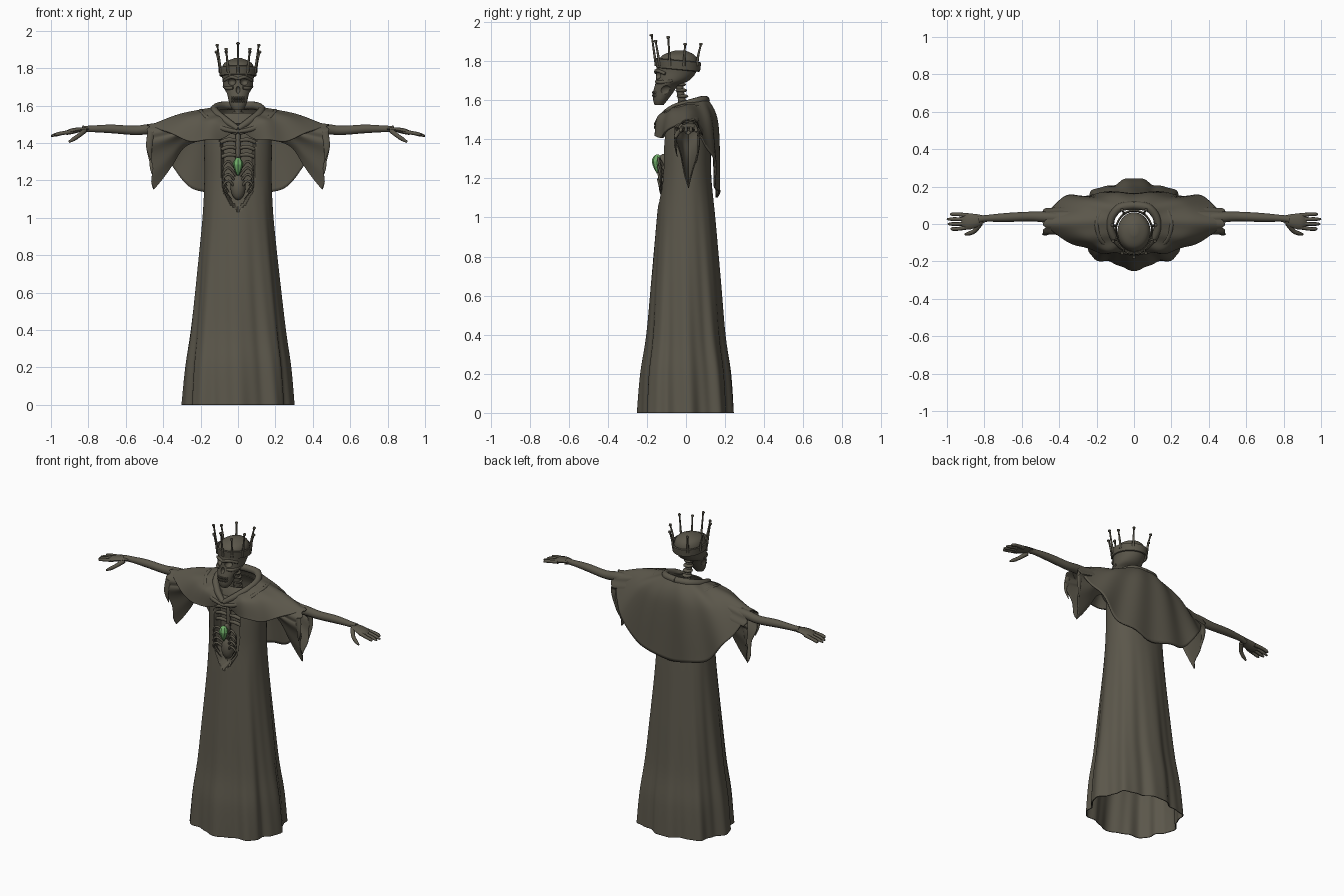
import bpy, bmesh, math
from math import sin, cos, pi
from mathutils import Vector

cube = bpy.data.objects.get("Cube")
if cube:
    bpy.data.objects.remove(cube)


def material(name, rgb):
    m = bpy.data.materials.new(name)
    m.use_nodes = True
    m.diffuse_color = (*rgb, 1)
    m.node_tree.nodes["Principled BSDF"].inputs["Base Color"].default_value = (*rgb, 1)
    return m


STONE = material("dark olive stone", (0.105, 0.095, 0.07))
GREEN = material("green gem", (0.16, 0.42, 0.14))


def spline(pts, n, closed=False):
    """Catmull-Rom samples through points of any dimension."""
    k, out = len(pts), []
    at = (lambda i: pts[i % k]) if closed else (lambda i: pts[min(max(i, 0), k - 1)])
    for s in range(n):
        u = s * k / n if closed else s * (k - 1) / (n - 1)
        i = int(u) if closed else min(int(u), k - 2)
        t = u - i
        out.append([b + t / 2 * (c - a + t * (2 * a - 5 * b + 4 * c - d + t * (3 * (b - c) + d - a)))
                    for a, b, c, d in zip(at(i - 1), at(i), at(i + 1), at(i + 2))])
    return out


def finish(ob, mat=STONE, mirror=False, thick=0, angle=50):
    ob.data.materials.append(mat)
    ob.data.shade_smooth()
    ob.data.set_sharp_from_angle(angle=math.radians(angle))
    if thick:
        ob.modifiers.new("thickness", 'SOLIDIFY').thickness = thick
    if mirror:
        ob.modifiers.new("mirror", 'MIRROR')
    return ob


def new_object(name, bm, **kw):
    bmesh.ops.recalc_face_normals(bm, faces=bm.faces)
    me = bpy.data.meshes.new(name)
    bm.to_mesh(me)
    bm.free()
    ob = bpy.data.objects.new(name, me)
    bpy.context.collection.objects.link(ob)
    return finish(ob, **kw)


def loft(name, rings, caps=True, **kw):
    bm = bmesh.new()
    rows = [[bm.verts.new(p) for p in r] for r in rings]
    n = len(rows[0])
    for a, b in zip(rows, rows[1:]):
        for i in range(n):
            j = (i + 1) % n
            bm.faces.new((a[i], a[j], b[j], b[i]))
    if caps:
        bm.faces.new(rows[0])
        bm.faces.new(rows[-1])
    return new_object(name, bm, **kw)


def tube(name, pts, seg=10, steps=16, flat=1, **kw):
    """Tapered tube through (x, y, z, radius) points."""
    path = spline(pts, steps)
    rings = []
    for i, p in enumerate(path):
        t = Vector(path[min(i + 1, steps - 1)][:3]) - Vector(path[max(i - 1, 0)][:3])
        t.normalize()
        side = t.cross((0, 0, 1) if abs(t.z) < 0.9 else (0, 1, 0)).normalized()
        up = side.cross(t)
        rings.append([Vector(p[:3]) + p[3] * (side * cos(a) + up * sin(a) * flat)
                      for a in (2 * pi * k / seg for k in range(seg))])
    return loft(name, rings, **kw)


def ball(name, centre, size, **kw):
    bm = bmesh.new()
    bmesh.ops.create_uvsphere(bm, u_segments=20, v_segments=12, radius=1)
    for v in bm.verts:
        v.co = Vector([c + a * s for c, a, s in zip(centre, v.co, size)])
    return new_object(name, bm, **kw)


# Robe: flared, folded shell with a sunken opening on the chest
profile = [(0, .285, .235), (.2, .27, .222), (.4, .245, .195), (.7, .215, .172), (1, .188, .148),
           (1.2, .18, .13), (1.4, .18, .125), (1.5, .165, .115), (1.56, .11, .09)]
opening = [(1.04, .0), (1.08, .045), (1.15, .08), (1.25, .092), (1.35, .09), (1.5, .11)]


def lookup(table, z):
    for a, b in zip(table, table[1:]):
        if a[0] <= z <= b[0]:
            return a[1] + (b[1] - a[1]) * (z - a[0]) / (b[0] - a[0])
    return 0


robe = []
for z, rx, ry in spline(profile, 150):
    ring = []
    fade = max(0, 1 - z / 1.2)
    for k in range(192):
        a = 2 * pi * k / 192
        fold = 1 + fade * (.055 * cos(8 * a) + .015 * cos(19 * a + 3 * z))
        sx, sy = sin(a), -cos(a)
        x = rx * fold * math.copysign(abs(sx) ** .9, sx)
        y = ry * fold * math.copysign(abs(sy) ** .9, sy)
        w = lookup(opening, z)
        if y < 0 and w > 0:
            y += .055 * min(1, max(0, (w - abs(x)) / .012))
        ring.append((x, y, max(z, 0)))
    robe.append(ring)
loft("robe", robe, caps=False, thick=.006)

# Shoulder cape: three half outlines from front to back, mirrored into rings
neck = [(0, -.10, 1.50), (.06, -.10, 1.54), (.10, -.06, 1.57), (.12, 0, 1.59),
        (.11, .06, 1.60), (.07, .10, 1.61), (0, .11, 1.61)]
shoulder = [(0, -.15, 1.48), (.13, -.145, 1.51), (.24, -.09, 1.53), (.31, 0, 1.555),
            (.28, .10, 1.51), (.16, .15, 1.48), (0, .165, 1.48)]
hem = [(0, -.145, 1.455), (.15, -.155, 1.41), (.32, -.11, 1.43), (.47, 0, 1.495),
       (.40, .13, 1.34), (.24, .16, 1.16), (0, .17, 1.11)]
outlines = [spline(h + [(-x, y, z) for x, y, z in h[-2:0:-1]], 120, True) for h in (neck, shoulder, hem)]
columns = [spline(c, 24) for c in zip(*outlines)]
cape = []
for r in range(24):
    ring = []
    for k, col in enumerate(columns):
        x, y, z = col[r]
        wave = (r / 23) * cos(2 * pi * k * 11 / 120)
        ring.append((x, y * (1 + .05 * wave), z + .008 * wave))
    cape.append(ring)
loft("cape", cape, caps=False, thick=.01)

# Rolled cowl around the neck
tube("cowl", [(0, .10, 1.60, .022), (.08, .085, 1.60, .022), (.125, .02, 1.585, .02), (.115, -.06, 1.56, .02),
              (.06, -.12, 1.515, .02), (0, -.15, 1.475, .015)], steps=24, mirror=True)
tube("cowl_fold", [(.17, .08, 1.55, .018), (.2, 0, 1.57, .012), (.17, -.09, 1.535, .014),
                   (.09, -.14, 1.48, .014), (0, -.155, 1.46, .01)], steps=20, mirror=True)

# Bell sleeves hanging to a torn point
sleeve = []
for x, top, low, half in spline([(.17, 1.54, 1.42, .06), (.28, 1.545, 1.38, .07), (.36, 1.525, 1.28, .072),
                                 (.42, 1.51, 1.21, .07), (.48, 1.50, 1.15, .068)], 22):
    ring = []
    mid = top - .08
    for k in range(64):
        a = 2 * pi * k / 64
        s, c = sin(a), cos(a)
        drop = 1 - abs(c) ** 1.15
        z = mid + (top - mid) * s if s > 0 else mid - (mid - low) * drop
        fray = (.03 * drop if s < 0 else 0) + .008 * cos(9 * a)
        ring.append((x - fray * max(0, (x - .3) / .18), .012 + half * c * (1 + .08 * cos(7 * a)), z))
    sleeve.append(ring)
loft("sleeve", sleeve, caps=False, thick=.006, mirror=True)
for y, low in ((-.05, 1.31), (.06, 1.28)):
    tube("torn_strip", [(.465, y, 1.46, .018), (.475, y * 1.1, 1.38, .016), (.465, y * .9, low, .003)],
         seg=8, flat=.4, mirror=True)

# Arms, palms and fingers
tube("arm", [(.2, .02, 1.48, .04), (.45, .035, 1.475, .03), (.55, .04, 1.467, .026), (.68, .035, 1.475, .024),
             (.79, .03, 1.475, .018), (.83, .025, 1.473, .02)], steps=24, mirror=True)
tube("palm", [(.80, .028, 1.475, .018), (.84, .02, 1.472, .034), (.89, .012, 1.462, .043), (.92, .01, 1.452, .03)],
     flat=.36, mirror=True)
for i, reach in enumerate((.975, .995, 1.0, .98)):
    y = -.026 + i * .026
    tube("finger", [(.885, y * .8 + .004, 1.46, .012), (.94, y, 1.452, .010), (.97, y, 1.445, .010),
                    (reach, y, 1.437, .005)], seg=8, mirror=True)
tube("thumb", [(.82, .005, 1.465, .014), (.85, -.035, 1.44, .012), (.88, -.05, 1.42, .011),
               (.905, -.055, 1.405, .005)], seg=8, mirror=True)

# Skull: stacked sections with eyes, nose, cheeks and mouth carved out
skull_rings = []
for z, half, front, back in spline([(1.575, .026, -.16, -.115), (1.60, .042, -.168, -.095), (1.64, .054, -.168, -.065),
                                    (1.675, .066, -.16, -.04), (1.70, .078, -.155, .015), (1.74, .083, -.152, .05),
                                    (1.79, .088, -.145, .062), (1.83, .07, -.12, .045), (1.853, .02, -.06, .0)], 36):
    mid, depth = (front + back) / 2, (back - front) / 2
    skull_rings.append([(half * cos(a), mid + depth * sin(a), z) for a in (2 * pi * k / 48 for k in range(48))])
skull = loft("skull", skull_rings)
cutters = [ball("cutter", (0, -.165, 1.685), (.012, .025, .02)), ball("cutter", (0, -.17, 1.632), (.034, .02, .004))]
for s in (-1, 1):
    cutters.append(ball("cutter", (s * .034, -.15, 1.727), (.023, .034, .02)))
    cutters.append(ball("cutter", (s * .068, -.10, 1.645), (.022, .035, .03)))
bpy.context.view_layer.objects.active = skull
for c in cutters:
    cut = skull.modifiers.new("carve", 'BOOLEAN')
    cut.operation, cut.object, cut.solver = 'DIFFERENCE', c, 'EXACT'
    bpy.ops.object.modifier_apply(modifier=cut.name)
    bpy.data.objects.remove(c)
tube("brow", [(0, -.155, 1.742, .008), (.035, -.148, 1.752, .009), (.072, -.105, 1.735, .008)], mirror=True)
tube("cheekbone", [(.025, -.152, 1.695, .008), (.055, -.13, 1.692, .010), (.075, -.07, 1.70, .007)], mirror=True)
for i in range(4):
    for z in (1.64, 1.624):
        ball("tooth", (.005 + .0095 * i, -.168 + .0012 * i * i, z), (.0045, .005, .008), mirror=True)

# Neck vertebrae
tube("neck", [(0, -.035, 1.71, .022), (0, -.025, 1.62, .02), (0, .01, 1.48, .028)])
for i in range(6):
    ball("vertebra", (0, -.03 + .006 * i, 1.68 - .03 * i), (.03, .03, .011))

# Crown: tilted band with nail-like spikes
CX, CY = .098, .112
band = []
for grow, z in ((.94, 1.765), (1.0, 1.768), (1.05, 1.812), (.98, 1.815), (.94, 1.765)):
    band.append([(CX * grow * sin(a), -.04 - CY * grow * cos(a), z - .01 * (1 - cos(a)))
                 for a in (2 * pi * k / 48 for k in range(48))])
loft("crown_band", band, caps=False, angle=35)
for deg, top in ((0, 1.93), (32, 1.90), (68, 1.92), (105, 1.885), (148, 1.885)):
    for s in ((1,) if deg == 0 else (1, -1)):
        a = s * math.radians(deg)

        def spot(grow, z, r):
            return (CX * grow * sin(a), -.04 - CY * grow * cos(a), z, r)
        tube("crown_spike", [spot(1, 1.775, .008), spot(1.08, 1.83, .006), spot(1.2, top - .008, .005),
                             spot(1.22, top, .010), spot(1.23, top + .008, .007)], seg=8, steps=14)

# Rib cage inside the opening
tube("breastbone", [(0, -.085, 1.48, .012), (0, -.095, 1.4, .014), (0, -.095, 1.3, .012)])
for i in range(4):
    z = 1.45 - .04 * i
    tube("rib", [(0, -.092, z, .008), (.05, -.10, z + .008, .011), (.105, -.085, z - .012, .010)], mirror=True)

# Chest ornament: gem, hanging body and curved claws
ball("gem_body", (0, -.105, 1.165), (.04, .035, .07))
ball("gem_setting", (0, -.115, 1.275), (.022, .03, .05))
for i in range(4):
    z = 1.29 - .035 * i
    tube("claw", [(.012, -.115, z - .03, .007), (.05, -.14, z + .012, .007), (.08, -.135, z - .02, .006),
                  (.07 - .012 * i, -.12, z - .085, .002)], seg=8, mirror=True)
tube("gem", [(0, -.145, 1.225, .004), (0, -.147, 1.25, .016), (0, -.148, 1.285, .027), (0, -.146, 1.31, .02),
             (0, -.144, 1.322, .006)], seg=8, steps=9, mat=GREEN, angle=20)
